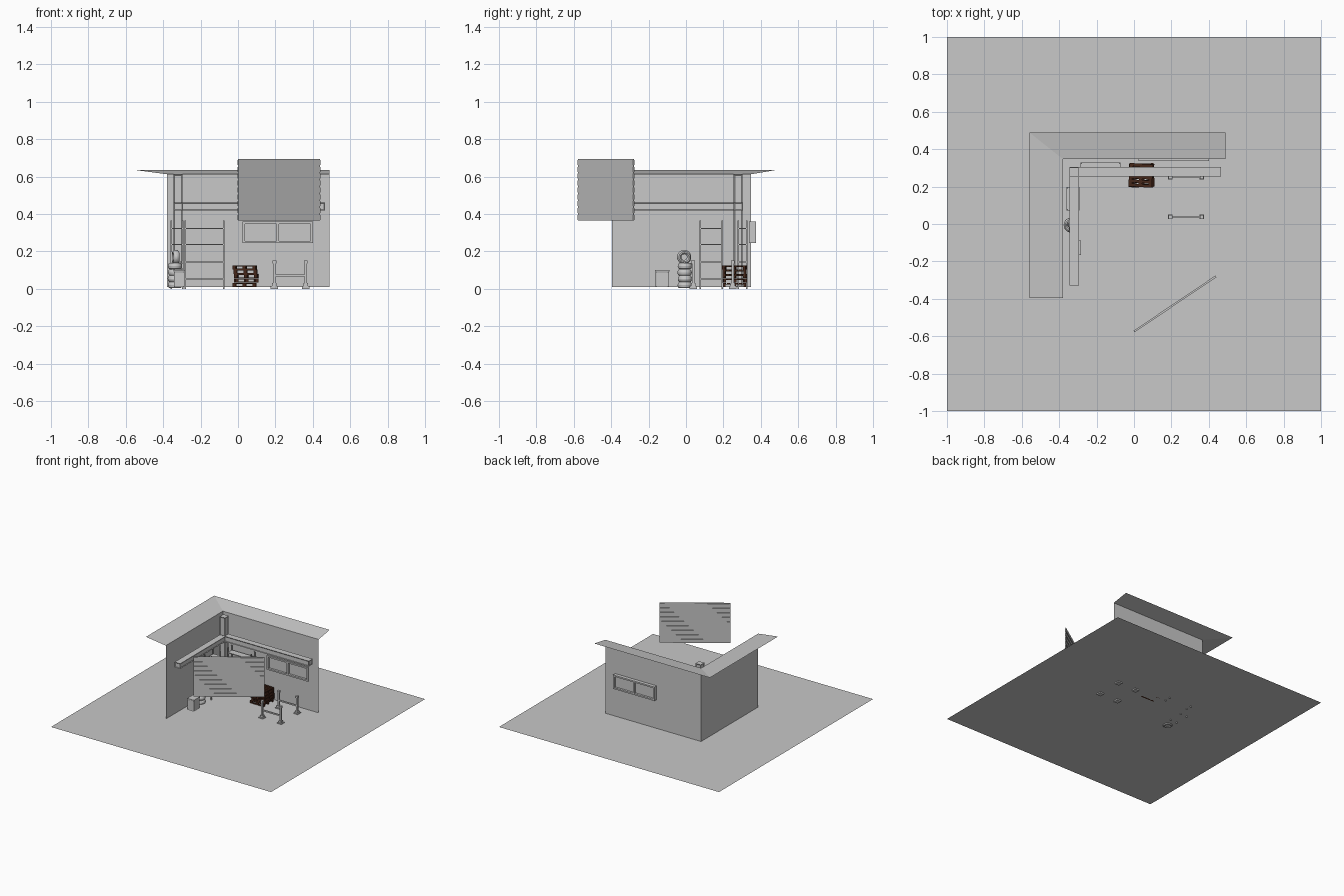
import bpy, bmesh, math, random
from mathutils import Matrix, Vector

random.seed(4)
cube = bpy.data.objects.get("Cube")
if cube:
    bpy.data.objects.remove(cube)


def make_material(name, color):
    m = bpy.data.materials.new(name)
    m.use_nodes = True
    m.diffuse_color = color
    m.node_tree.nodes["Principled BSDF"].inputs["Base Color"].default_value = color
    return m


GREY = make_material("plain grey", (0.58, 0.58, 0.58, 1))
BROWN = make_material("dark brown wood", (0.06, 0.02, 0.01, 1))
FLOOR = 0.01


def finish(name, bm, mat=GREY):
    mesh = bpy.data.meshes.new(name)
    bm.to_mesh(mesh)
    bm.free()
    mesh.materials.append(mat)
    ob = bpy.data.objects.new(name, mesh)
    bpy.context.collection.objects.link(ob)
    return ob


def add_box(bm, lo, hi, turn=Matrix()):
    lo, hi = Vector(lo), Vector(hi)
    m = turn @ Matrix.Translation((lo + hi) / 2) @ Matrix.Diagonal((*(hi - lo), 1))
    return bmesh.ops.create_cube(bm, size=1, matrix=m)["verts"]


def add_quad(bm, *points):
    bm.faces.new([bm.verts.new(p) for p in points])


def panelled_box(name, lo, hi, rim=0.008, depth=-0.004):
    """A box whose upright sides have sunken panels."""
    bm = bmesh.new()
    add_box(bm, lo, hi)
    bm.normal_update()
    sides = [f for f in bm.faces if abs(f.normal.z) < 0.5]
    bmesh.ops.inset_individual(bm, faces=sides, thickness=rim, depth=depth)
    return finish(name, bm)


# Ground sheet
bm = bmesh.new()
bmesh.ops.create_grid(bm, x_segments=1, y_segments=1, size=1,
                      matrix=Matrix.Translation((0, 0, FLOOR)))
finish("ground", bm)

# Two thin walls, the rear one with a window opening
WX, WY, END_X, END_Y, TOP = -0.38, 0.347, 0.49, -0.395, 0.613
WIN = (0.025, 0.40, 0.245, 0.36)
bm = bmesh.new()
add_quad(bm, (WX, END_Y, FLOOR), (WX, WY, FLOOR), (WX, WY, TOP), (WX, END_Y, TOP))
xs, zs = (WX, WIN[0], WIN[1], END_X), (FLOOR, WIN[2], WIN[3], TOP)
for i in range(3):
    for j in range(3):
        if (i, j) != (1, 1):
            add_quad(bm, (xs[i], WY, zs[j]), (xs[i + 1], WY, zs[j]),
                     (xs[i + 1], WY, zs[j + 1]), (xs[i], WY, zs[j + 1]))
bmesh.ops.remove_doubles(bm, verts=bm.verts, dist=0.0001)
finish("walls", bm)

# Eaves flaring up and out, mitred at the corner
OX, OY, OZ = -0.56, 0.49, 0.637
bm = bmesh.new()
add_quad(bm, (WX, END_Y, TOP), (WX, WY, TOP), (OX, OY, OZ), (OX, END_Y, OZ))
add_quad(bm, (WX, WY, TOP), (END_X, WY, TOP), (END_X, OY, OZ), (OX, OY, OZ))
bmesh.ops.remove_doubles(bm, verts=bm.verts, dist=0.0001)
finish("eaves", bm)

# Window frame with two panes
x0, x1, z0, z1 = WIN
Y0, Y1, BAR = 0.337, 0.375, 0.012
mid = (x0 + x1) / 2
bm = bmesh.new()
for z in (z0, z1 - BAR):
    add_box(bm, (x0, Y0, z), (x1, Y1, z + BAR))
for x in (x0, mid - BAR / 2, x1 - BAR):
    add_box(bm, (x, Y0, z0), (x + BAR, Y1, z1))
finish("window_frame", bm)
bm = bmesh.new()
add_box(bm, (x0, 0.354, z0), (x1, 0.358, z1))
finish("window_panes", bm)

# Corner post and the two beams resting on it
panelled_box("corner_post", (-0.345, 0.255, FLOOR), (-0.297, 0.303, TOP))
panelled_box("rear_beam", (-0.345, 0.255, 0.418), (0.465, 0.305, 0.463))
panelled_box("side_beam", (-0.346, -0.33, 0.419), (-0.295, 0.304, 0.462))


# Shelf racks
def rack(name, lo_x, hi_x, lo_y, hi_y):
    t = 0.008
    bm = bmesh.new()
    for x in (lo_x, hi_x - t):
        for y in (lo_y, hi_y - t):
            add_box(bm, (x, y, 0), (x + t, y + t, 0.367))
    for z in (0.05, 0.14, 0.235, 0.32):
        add_box(bm, (lo_x, lo_y, z), (hi_x, hi_y, z + 0.006))
    finish(name, bm)


rack("rear_rack", -0.287, -0.073, 0.275, 0.33)
rack("side_rack", -0.362, -0.292, 0.073, 0.197)


# Tyres: a stack of four with one standing on top
def tyre(name, loc, rot):
    bpy.ops.mesh.primitive_torus_add(major_radius=0.027, minor_radius=0.0115,
                                     major_segments=24, minor_segments=10,
                                     location=loc, rotation=rot)
    ob = bpy.context.object
    ob.name = name
    ob.scale.z = 1.5
    ob.data.materials.append(GREY)
    bpy.ops.object.shade_smooth_by_angle()


for i in range(4):
    shift = random.uniform(-0.003, 0.003)
    tyre(f"stacked_tyre_{i + 1}", (-0.335 + shift, -0.008 - shift, 0.02 + i * 0.034), (0, 0, 0))
tyre("standing_tyre", (-0.333, -0.01, 0.17), (0, math.pi / 2, 0.15))

# Storage crate with a lid
panelled_box("crate", (-0.343, -0.163, FLOOR), (-0.287, -0.091, 0.093), 0.006, -0.002)
bm = bmesh.new()
add_box(bm, (-0.346, -0.166, 0.093), (-0.284, -0.088, 0.102))
finish("crate_lid", bm)

# Pallet pile, each pallet turned a little
LAYER, SIZE = 0.0235, 0.125
for level in range(5):
    bm = bmesh.new()
    turn = (Matrix.Translation((0.04 + random.uniform(-0.006, 0.006), 0.26, FLOOR + level * LAYER))
            @ Matrix.Rotation(random.uniform(-0.08, 0.08), 4, "Z"))
    h = SIZE / 2
    for i in range(3):
        y = -h + i * (SIZE - 0.014) / 2
        add_box(bm, (-h, y, 0), (h, y + 0.014, 0.005), turn)
        for k in range(3):
            x = -h + k * (SIZE - 0.018) / 2
            add_box(bm, (x, y, 0.005), (x + 0.018, y + 0.014, 0.014), turn)
    for i in range(3):
        x = -h + i * (SIZE - 0.018) / 2
        add_box(bm, (x, -h, 0.013), (x + 0.018, h, 0.017), turn)
    for i in range(6):
        y = -h + i * (SIZE - 0.016) / 5
        add_box(bm, (-h, y, 0.017), (h, y + 0.016, 0.022), turn)
    finish(f"pallet_{level + 1}", bm, BROWN)

# Trestles: two posts on stepped feet joined by a rail
for name, y in (("front_trestle", 0.038), ("rear_trestle", 0.25)):
    bm = bmesh.new()
    for x in (0.195, 0.362):
        add_box(bm, (x - 0.02, y - 0.02, 0), (x + 0.02, y + 0.02, 0.016))
        add_box(bm, (x - 0.012, y - 0.012, 0.016), (x + 0.012, y + 0.012, 0.032))
        add_box(bm, (x - 0.007, y - 0.007, 0.03), (x + 0.007, y + 0.007, 0.138))
        add_box(bm, (x - 0.01, y - 0.01, 0.136), (x + 0.01, y + 0.01, 0.152))
    add_box(bm, (0.195, y - 0.005, 0.066), (0.362, y + 0.005, 0.077))
    finish(name, bm)

# Raised slatted panel, set at an angle
start, stop = Vector((0, -0.575, 0.365)), Vector((0.438, -0.28, 0.365))
run = stop - start
place = Matrix.Translation(start) @ Matrix.Rotation(math.atan2(run.y, run.x), 4, "Z")
length, height, rows = run.length, 0.33, 9
bm = bmesh.new()
add_box(bm, (0, -0.002, 0), (length, 0.002, height), place)
pitch = height / rows
for i in range(rows):
    z = i * pitch
    add_box(bm, (0, -0.005, z + 0.004), (length, 0.005, z + pitch - 0.006), place)
finish("slatted_panel", bm)
